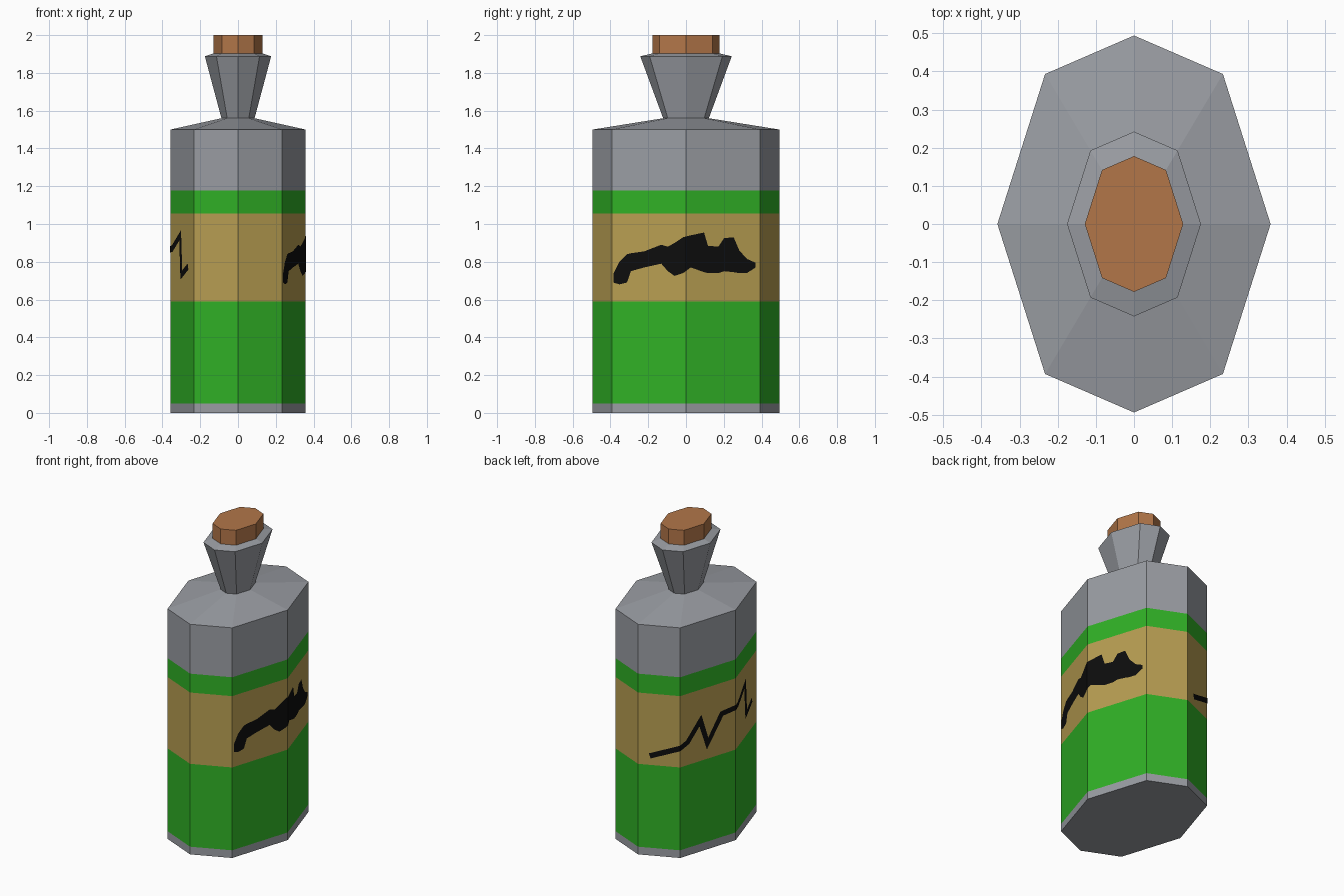
import bpy, bmesh
from mathutils import Vector

if "Cube" in bpy.data.objects:
    bpy.data.objects.remove(bpy.data.objects["Cube"])


def material(name, rgb):
    m = bpy.data.materials.new(name)
    lin = [((c / 255 + 0.055) / 1.055) ** 2.4 if c > 10 else c / 255 / 12.92 for c in rgb]
    m.diffuse_color = (*lin, 1)
    m.use_nodes = True
    m.node_tree.nodes["Principled BSDF"].inputs["Base Color"].default_value = m.diffuse_color
    return m


GREY = material("grey glass", (154, 157, 163))
GREEN = material("green label", (48, 177, 38))
TAN = material("tan band", (184, 158, 82))
CORK = material("cork brown", (178, 118, 73))
BLACK = material("black paint", (13, 13, 13))

# Elongated eight-sided cross-section, counter-clockwise
RX, RY, CX, CY = 0.358, 0.494, 0.233, 0.393
SECTION = [(RX, 0), (CX, CY), (0, RY), (-CX, CY), (-RX, 0), (-CX, -CY), (0, -RY), (CX, -CY)]


def finish(name, bm, mats):
    bmesh.ops.recalc_face_normals(bm, faces=bm.faces[:])
    me = bpy.data.meshes.new(name)
    bm.to_mesh(me)
    bm.free()
    for m in mats:
        me.materials.append(m)
    ob = bpy.data.objects.new(name, me)
    bpy.context.collection.objects.link(ob)
    return ob


def stack(name, profile, mats):
    """Stack scaled sections: (height, scale, material of the band above)."""
    bm = bmesh.new()
    rings = [[bm.verts.new((x * s, y * s, z)) for x, y in SECTION] for z, s, _ in profile]
    for i in range(len(rings) - 1):
        for k in range(8):
            j = (k + 1) % 8
            f = bm.faces.new((rings[i][k], rings[i][j], rings[i + 1][j], rings[i + 1][k]))
            f.material_index = profile[i][2]
    bm.faces.new(rings[0][::-1])
    bm.faces.new(rings[-1])
    return finish(name, bm, mats)


# Bottle with label bands, shoulder and flared neck
stack("bottle", [(0, 1, 0), (0.05, 1, 1), (0.59, 1, 2), (1.055, 1, 1), (1.178, 1, 0),
                 (1.5, 1, 0), (1.56, 0.245, 0), (1.888, 0.49, 0), (1.903, 0.36, 0)],
      [GREY, GREEN, TAN])

# Cork
stack("cork", [(1.89, 0.36, 0), (2.0, 0.36, 0)], [CORK])


def wrap(t, z, side):
    """Place a point on the bottle side; t runs along the perimeter towards +y."""
    a = abs(t)
    sgn = 1 if t >= 0 else -1
    if a <= CY:
        p = Vector((RX + (CX - RX) * a / CY, a))
    else:
        f = (a - CY) / 0.254
        p = Vector((CX * (1 - f), CY + (RY - CY) * f))
    p *= 1.008  # lift the paint just off the surface
    return Vector((side * p.x, sgn * p.y, z))


def paint(name, top, bottom, side):
    """Thin painted strip between two outlines, folded over the bottle's edges."""
    bm = bmesh.new()
    a = [bm.verts.new((0, t, z)) for t, z in top]
    b = [bm.verts.new((0, t, z)) for t, z in bottom]
    for i in range(len(a) - 1):
        bm.faces.new((a[i], b[i], b[i + 1], a[i + 1]))
    bmesh.ops.triangulate(bm, faces=bm.faces[:])
    for cut in (-CY, 0, CY):
        bmesh.ops.bisect_plane(bm, geom=bm.verts[:] + bm.edges[:] + bm.faces[:],
                               plane_co=(0, cut, 0), plane_no=(0, 1, 0))
    for v in bm.verts:
        v.co = wrap(v.co.y, v.co.z, side)
    bm.normal_update()
    for f in bm.faces:  # face outwards
        if f.normal.x * side < 0:
            f.normal_flip()
    me = bpy.data.meshes.new(name)
    bm.to_mesh(me)
    bm.free()
    me.materials.append(BLACK)
    bpy.context.collection.objects.link(bpy.data.objects.new(name, me))


# Blob on the right side: (y, top z, bottom z)
BLOB = [(-.38, .74, .69), (-.35, .80, .68), (-.31, .84, .69), (-.29, .845, .75),
        (-.22, .855, .77), (-.13, .89, .79), (-.095, .88, .75), (-.06, .90, .725),
        (-.015, .93, .74), (.025, .94, .77), (.095, .955, .745), (.115, .885, .74),
        (.17, .88, .74), (.20, .925, .75), (.25, .93, .745), (.28, .86, .74),
        (.32, .815, .74), (.365, .795, .77)]
paint("blob_mark", [(t, a) for t, a, _ in BLOB], [(t, b) for t, _, b in BLOB], 1)

# Zigzag stroke on the left side, mitred to a constant width
LINE = [Vector(p) for p in [(.575, .65), (.393, .715), (.34, .74), (.25, .855), (.2, .69),
                            (.1, .855), (-.04, .87), (-.17, .94), (-.19, .73), (-.30, .775)]]
HALF = 0.017
top, bottom = [], []
for i, p in enumerate(LINE):
    d0 = (p - LINE[i - 1]).normalized() if i else (LINE[1] - p).normalized()
    d1 = (LINE[i + 1] - p).normalized() if i < len(LINE) - 1 else d0
    n0, n1 = Vector((-d0.y, d0.x)), Vector((-d1.y, d1.x))
    m = (n0 + n1).normalized()
    m *= HALF / max(m.dot(n0), 0.45)
    top.append(p + m)
    bottom.append(p - m)
paint("zigzag_mark", top, bottom, -1)
